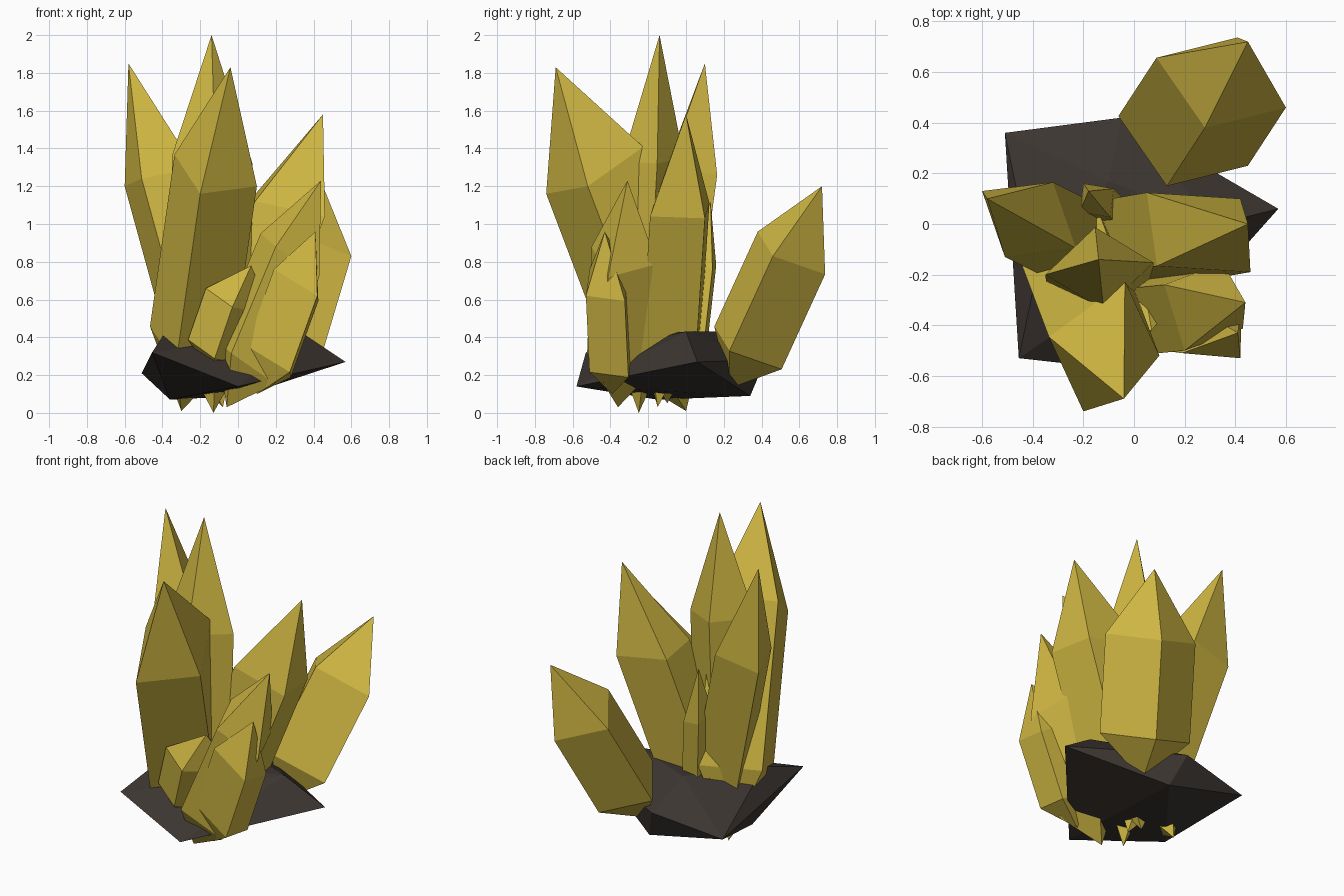
import bpy
import bmesh
from mathutils import Vector

cube = bpy.data.objects.get("Cube")
if cube:
    bpy.data.objects.remove(cube, do_unlink=True)


def make_material(name, rgb):
    mat = bpy.data.materials.new(name)
    mat.use_nodes = True
    mat.diffuse_color = (*rgb, 1)
    shader = mat.node_tree.nodes["Principled BSDF"]
    shader.inputs["Base Color"].default_value = (*rgb, 1)
    shader.inputs["Roughness"].default_value = 0.8
    return mat


gold = make_material("golden crystal", (0.62, 0.47, 0.055))
stone = make_material("dark stone", (0.045, 0.036, 0.03))


def finish(name, bm, mat):
    bmesh.ops.recalc_face_normals(bm, faces=bm.faces[:])
    mesh = bpy.data.meshes.new(name)
    bm.to_mesh(mesh)
    bm.free()
    mesh.materials.append(mat)
    obj = bpy.data.objects.new(name, mesh)
    bpy.context.collection.objects.link(obj)


def crystal(name, tip, root, corner_a, corner_b, shoulder=0.33, foot=0.8):
    """Four-sided prism along the tip-root axis, pointed at both ends.
    Two neighbouring shoulder corners are given; the others mirror them."""
    tip, root = Vector(tip), Vector(root)
    a, b = Vector(corner_a), Vector(corner_b)
    axis = root - tip
    centre = tip + axis * shoulder
    corners = [a, b, 2 * centre - a, 2 * centre - b]
    drop = axis * (foot - shoulder)

    bm = bmesh.new()
    top, bottom = bm.verts.new(tip), bm.verts.new(root)
    upper = [bm.verts.new(p) for p in corners]
    lower = [bm.verts.new(p + drop) for p in corners]
    for i in range(4):
        j = (i + 1) % 4
        bm.faces.new((top, upper[i], upper[j]))
        bm.faces.new((upper[i], lower[i], lower[j], upper[j]))
        bm.faces.new((lower[i], bottom, lower[j]))
    finish(name, bm, gold)


# Tall crystals
crystal("centre_crystal", (-.14, -.14, 2), (-.13, -.25, 0),
        (-.35, -.2, 1.36), (-.12, -.34, 1.33))
crystal("front_crystal", (-.04, -.69, 1.83), (-.3, 0, .01),
        (-.2, -.74, 1.16), (.1, -.52, 1.2), shoulder=0.3)
crystal("side_crystal", (-.58, .1, 1.85), (-.08, -.15, .03),
        (-.6, .13, 1.2), (-.51, -.13, 1.24))

# Leaning crystals
crystal("leaning_crystal", (.45, 0, 1.58), (-.14, -.1, .05),
        (.46, -.19, 1.04), (.42, .1, 1.03))
crystal("back_crystal", (.45, .72, 1.2), (.13, .23, .13),
        (.28, .38, .96), (.6, .46, .83))
crystal("middle_crystal", (.44, -.31, 1.23), (-.06, -.36, .03),
        (.2, -.5, .88), (.12, -.24, .95))

# Small crystals
crystal("low_front_crystal", (.41, -.43, .96), (.1, -.39, .1),
        (.42, -.53, .62), (.19, -.51, .76))
crystal("short_crystal", (.07, -.42, .78), (-.13, -.3, .2),
        (-.17, -.48, .66), (-.03, -.52, .56))
crystal("thin_back_crystal", (-.18, .13, 1.12), (-.08, .02, .15),
        (-.2, .16, .78), (-.08, .14, .76))

# Faceted rock: hull of its corner points
rock_points = [
    (-.51, .36, .21), (-.455, -.53, .32), (0, -.58, .14), (.57, .06, .27),
    (-.05, .42, .28), (-.36, -.15, .07), (.02, .34, .09), (-.39, -.22, .42),
    (.33, 0, .43), (-.1, .17, .43),
]
bm = bmesh.new()
for p in rock_points:
    bm.verts.new(p)
bmesh.ops.convex_hull(bm, input=bm.verts[:])
finish("rock_base", bm, stone)
